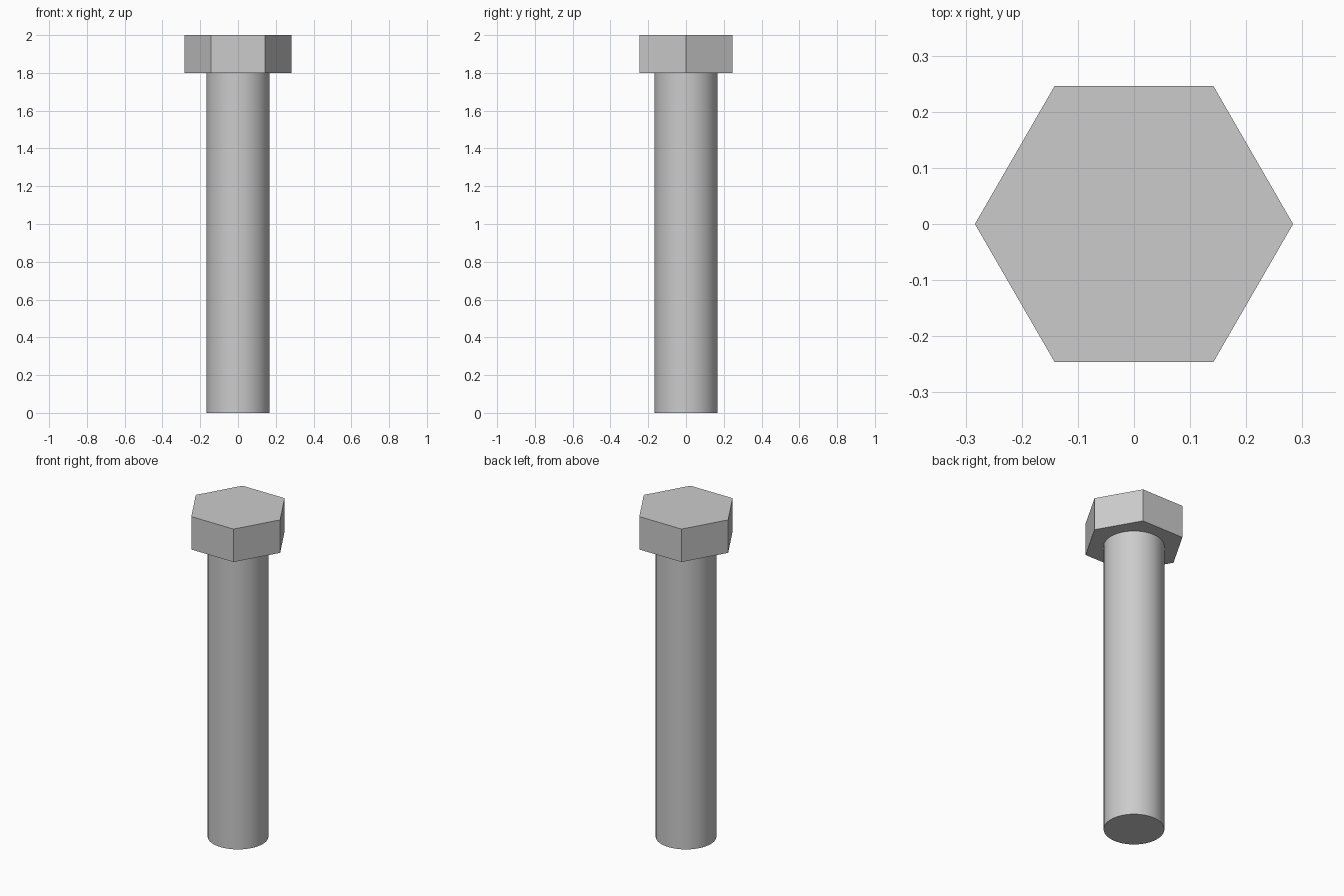
import bpy
import math

if "Cube" in bpy.data.objects:
    bpy.data.objects.remove(bpy.data.objects["Cube"])


def prism(name, sides, radius, z0, z1, turn=0.0):
    bpy.ops.mesh.primitive_cylinder_add(
        vertices=sides, radius=radius, depth=z1 - z0,
        location=(0, 0, (z0 + z1) / 2), rotation=(0, 0, turn))
    obj = bpy.context.object
    obj.name = name
    return obj


# Round shank, smooth sides with sharp end rims
shank = prism("bolt_shank", 96, 0.167, 0.0, 1.8)
bpy.ops.object.shade_smooth_by_angle(angle=math.radians(30))

# Hexagonal head, corners pointing along x
head = prism("hex_head", 6, 0.2835, 1.8, 2.0, math.radians(30))
